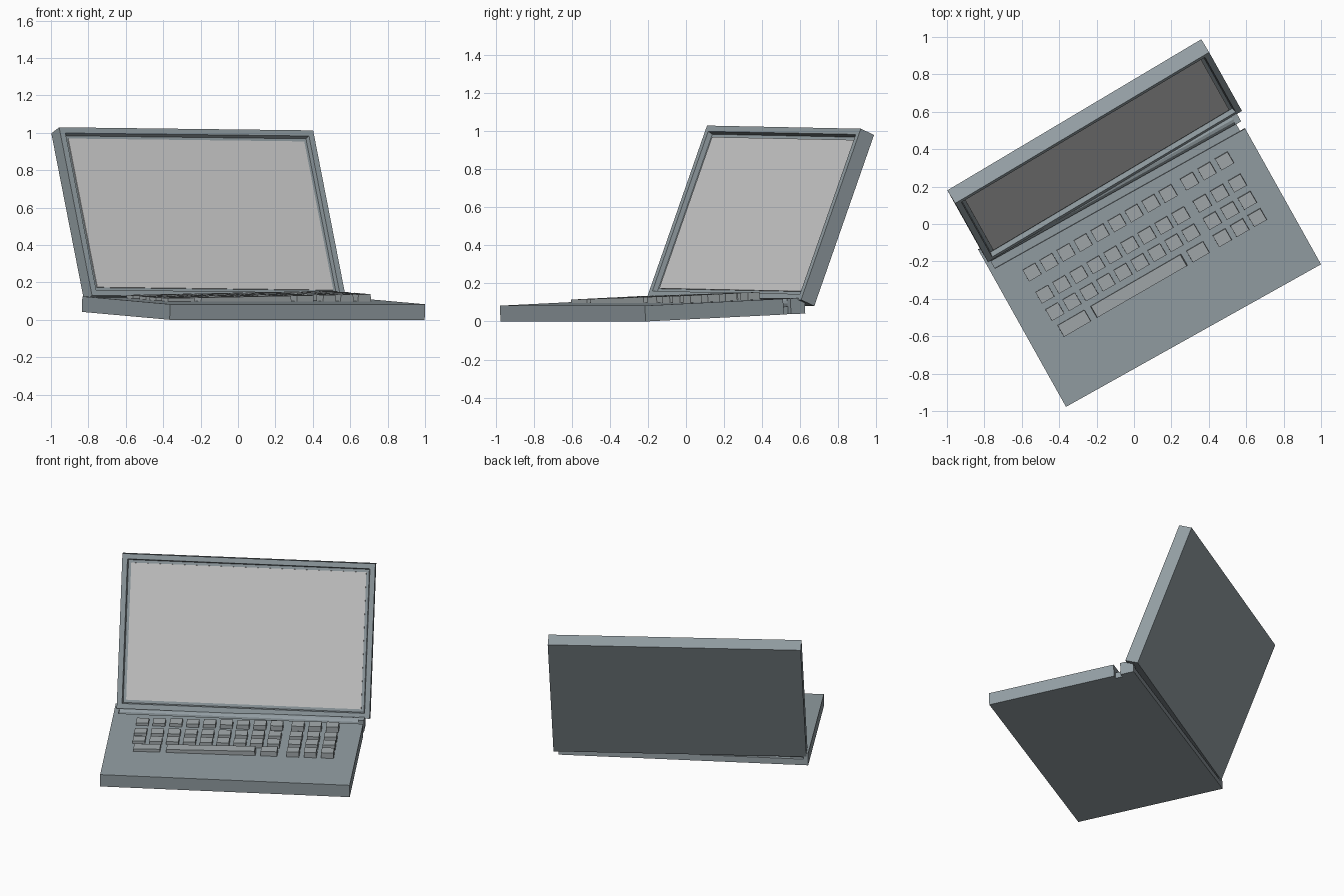
import bpy, bmesh
from math import radians
from mathutils import Matrix, Vector

if "Cube" in bpy.data.objects:
    bpy.data.objects.remove(bpy.data.objects["Cube"])


def material(name, rgb):
    m = bpy.data.materials.new(name)
    m.diffuse_color = (*rgb, 1)
    m.use_nodes = True
    m.node_tree.nodes["Principled BSDF"].inputs["Base Color"].default_value = m.diffuse_color
    return m


CASE = material("case_blue_grey", (0.29, 0.34, 0.365))
KEYS = material("key_grey", (0.36, 0.395, 0.405))


def rot(deg, axis):
    return Matrix.Rotation(radians(deg), 4, axis)


def finish(name, bm, matrix, mat):
    bmesh.ops.recalc_face_normals(bm, faces=bm.faces)
    me = bpy.data.meshes.new(name)
    bm.to_mesh(me)
    bm.free()
    ob = bpy.data.objects.new(name, me)
    bpy.context.collection.objects.link(ob)
    ob.matrix_world = matrix
    if mat:
        me.materials.append(mat)
    return ob


def add_box(bm, lo, hi, taper=1.0):
    lo, hi = Vector(lo), Vector(hi)
    mid, size = (lo + hi) / 2, hi - lo
    verts = bmesh.ops.create_cube(bm, size=1)["verts"]
    for v in verts:
        k = taper if v.co.z > 0 else 1
        v.co = mid + Vector((v.co.x * size.x * k, v.co.y * size.y * k, v.co.z * size.z))


# Base: slightly pitched slab with a low rear ledge and end tabs for the hinge
base_m = Matrix.Translation((0.082, -0.174, 0.021)) @ rot(29.2, 'Z') @ rot(2.5, 'X')
W, D, T = 0.781, 0.481, 0.083
bm = bmesh.new()
add_box(bm, (-W, -D, 0), (W, 0.351, T))
finish("base", bm, base_m, CASE)

bm = bmesh.new()
add_box(bm, (-W, 0.351, 0), (W - 0.03, D, 0.04))
finish("rear_ledge", bm, base_m, CASE)

for side, x0, x1, y0 in (("left", -W, -W + 0.03, 0.351), ("right", W - 0.035, W, 0.395)):
    bm = bmesh.new()
    add_box(bm, (x0, y0, 0), (x1, D, T))
    finish("hinge_tab_" + side, bm, base_m, CASE)

# Hinge barrel
bm = bmesh.new()
bmesh.ops.create_cone(bm, cap_ends=True, segments=12, radius1=0.03, radius2=0.03,
                      depth=2 * W - 0.06)
finish("hinge_barrel", bm, base_m @ Matrix.Translation((0, 0.425, 0.055)) @ rot(90, 'Y'), CASE)

# Lid: leaning slab with a recessed front
lid_m = (Matrix.Translation((-0.1015, 0.2005, 0.122)) @ rot(30.75, 'Z')
         @ rot(0.6, 'Y') @ rot(-21.8, 'X'))
LW, LH, LT = 0.79, 0.968, 0.0875
bm = bmesh.new()
add_box(bm, (-LW, 0, 0), (LW, LT, LH))
bmesh.ops.recalc_face_normals(bm, faces=bm.faces)
front = min(bm.faces, key=lambda f: f.calc_center_median().y)
bmesh.ops.inset_individual(bm, faces=[front], thickness=0.046)
bmesh.ops.inset_individual(bm, faces=[front], thickness=0.008, depth=-0.026)
finish("lid", bm, lid_m, CASE)

# Screen panel
bm = bmesh.new()
add_box(bm, (-LW + 0.056, 0.02, 0.056), (LW - 0.056, 0.03, LH - 0.056))
finish("screen", bm, lid_m, None)

# Keys: (row, centre along width, key width)
rows = [0.049, -0.088, -0.195, -0.301]
single = 0.079
layout = []
for r in range(4):
    if r < 3:
        layout += [(r, -0.601 + 0.105 * i, single) for i in range(9)]
    layout += [(r, 0.371 + 0.108 * i, single) for i in range(3)]
layout += [(3, -0.543, 0.17), (3, -0.144, 0.568), (3, 0.221, 0.105)]

key_m = (Matrix.Translation((0, 0, 0.1405)) @ rot(30, 'Z')
         @ rot(-1.0, 'Y') @ rot(2.5, 'X'))
bm = bmesh.new()
for r, x, w in layout:
    add_box(bm, (x - w / 2, rows[r] - 0.036, -0.05), (x + w / 2, rows[r] + 0.036, 0), 0.97)
finish("keyboard_keys", bm, key_m, KEYS)
